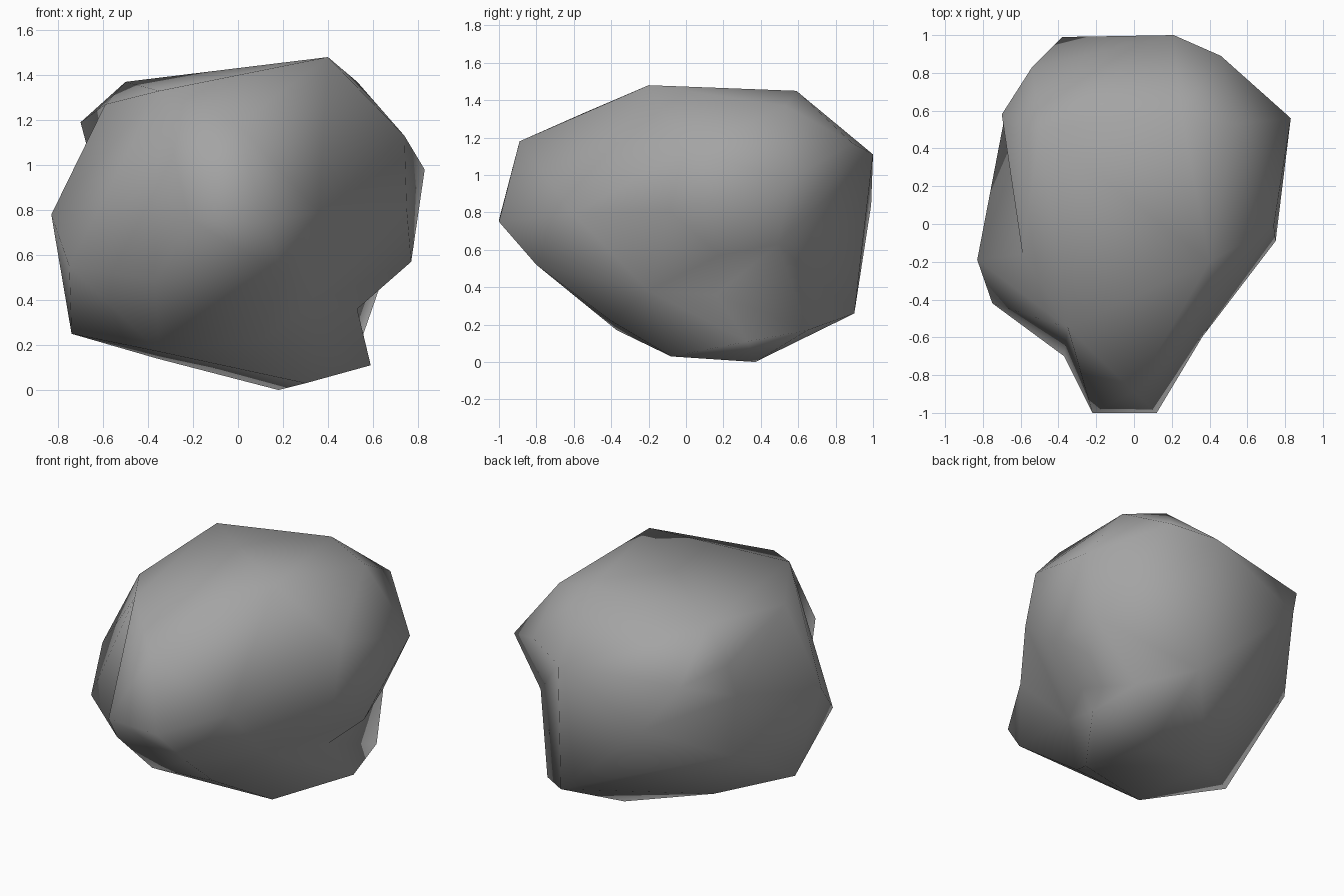
import bpy
import bmesh
from mathutils import Vector

# Remove the default cube
default = bpy.data.objects.get("Cube")
if default:
    bpy.data.objects.remove(default, do_unlink=True)

# Boulder corners, by region
corners = {
    # Crown
    "peak": (.4, -.2, 1.48), "rear_peak": (.25, .59, 1.45),
    "rear_crown": (-.5, .5, 1.37), "crown_left": (.53, .53, 1.37),
    "crown_right": (-.59, -.16, 1.27), "brow": (-.35, -.55, 1.33),
    # Nose
    "nose_top": (0, -.89, 1.18), "nose_right": (-.22, -1, .76),
    "nose_left": (.12, -1, .75), "cheek_right": (-.37, -.7, .49),
    "chin": (.2, -.8, .52), "cheek_left": (.36, -.6, .79),
    # Left flank
    "shoulder": (.83, .56, .98), "ledge_front": (.75, -.09, .81),
    "ledge_low": (.77, .18, .57), "ledge_top": (.74, -.01, 1.13),
    "ledge_rear": (.69, .49, .63),
    # Right flank
    "hip": (-.83, -.19, .78), "hip_front": (-.75, -.42, .55),
    "hip_low": (-.74, -.05, .25), "flank_high": (-.7, .58, 1.19),
    "flank_low": (-.69, .54, .59), "flank_dent": (-.62, .37, .89),
    # Back
    "back_left": (.46, .89, 1.17), "back_top": (.21, 1, 1.11),
    "back_right": (-.38, .99, .84), "back_corner": (-.54, .83, 1.1),
    "back_low": (.26, .9, .26),
    # Base
    "foot_front": (.3, -.08, .03), "foot": (.18, .37, 0),
    "foot_right": (-.36, .23, .14), "foot_chin": (-.35, -.37, .17),
    "heel": (.59, .33, .11), "heel_rear": (.53, .65, .17),
    # Undercut
    "notch": (.53, .16, .36), "hollow": (.33, -.2, .38),
    "throat": (.1, -.4, .22),
}

# Creases that must run straight between two corners
creases = [
    ("peak", "nose_top"), ("peak", "brow"), ("peak", "crown_left"),
    ("rear_crown", "rear_peak"), ("brow", "crown_right"),
    ("brow", "nose_right"), ("brow", "hip_front"),
    ("brow", "cheek_right"), ("cheek_right", "hip_front"),
    ("cheek_left", "nose_left"), ("cheek_left", "ledge_front"),
    ("cheek_left", "chin"), ("cheek_left", "hollow"),
    ("ledge_front", "hollow"), ("chin", "throat"), ("chin", "foot_chin"),
    ("hollow", "throat"), ("hollow", "notch"),
    ("ledge_low", "notch"), ("ledge_low", "ledge_rear"),
    ("ledge_rear", "notch"), ("ledge_rear", "heel_rear"),
    ("shoulder", "ledge_rear"), ("shoulder", "back_left"),
    ("flank_dent", "crown_right"), ("flank_dent", "flank_high"),
    ("flank_dent", "hip"), ("flank_dent", "flank_low"),
    ("crown_right", "flank_high"), ("hip", "flank_low"),
    ("flank_low", "hip_low"), ("hip_low", "foot_right"),
    ("hip_low", "hip_front"), ("foot_right", "foot"),
    ("foot_front", "foot_chin"), ("back_top", "back_right"),
    ("back_low", "heel_rear"), ("back_low", "foot"),
]

centre = Vector((0, 0, .74))
half_size = Vector((.83, 1, .74))


def on_sphere(point):
    """Direction of a corner from the middle, evened out to a unit sphere."""
    offset = Vector(point) - centre
    return Vector(o / h for o, h in zip(offset, half_size)).normalized()


def crossing_edge(start, end):
    """First edge that lies across the way from start to end."""
    plane = start.co.cross(end.co)
    for face in start.link_faces:
        for edge in face.edges:
            if start in edge.verts:
                continue
            u, v = (vert.co for vert in edge.verts)
            ahead = start.co.cross(u + v).dot(plane) > 0
            if ahead and plane.dot(u) * plane.dot(v) < 0:
                return edge
    return None


def join(bm, start, end):
    """Turn edges until start and end share one."""
    for attempt in range(len("tries")):
        if any(e.other_vert(start) is end for e in start.link_edges):
            return
        edge = crossing_edge(start, end)
        if edge is None:
            return
        if bmesh.utils.edge_rotate(edge, True) is None:
            return


# Wrap a skin on the sphere, lay in the creases, then shape the boulder
bm = bmesh.new()
verts = {name: bm.verts.new(on_sphere(p)) for name, p in corners.items()}
bmesh.ops.convex_hull(bm, input=bm.verts[:])
for start, end in creases:
    join(bm, verts[start], verts[end])
for name, point in corners.items():
    verts[name].co = point
bmesh.ops.recalc_face_normals(bm, faces=bm.faces[:])

mesh = bpy.data.meshes.new("boulder")
bm.to_mesh(mesh)
bm.free()
boulder = bpy.data.objects.new("boulder", mesh)
bpy.context.collection.objects.link(boulder)

# Softly shaded stone
for polygon in mesh.polygons:
    polygon.use_smooth = True

# Grey stone colour
stone = bpy.data.materials.new("grey_stone")
stone.use_nodes = True
grey = (.37, .37, .37, 1)
stone.diffuse_color = grey
stone.node_tree.nodes["Principled BSDF"].inputs["Base Color"].default_value = grey
mesh.materials.append(stone)
